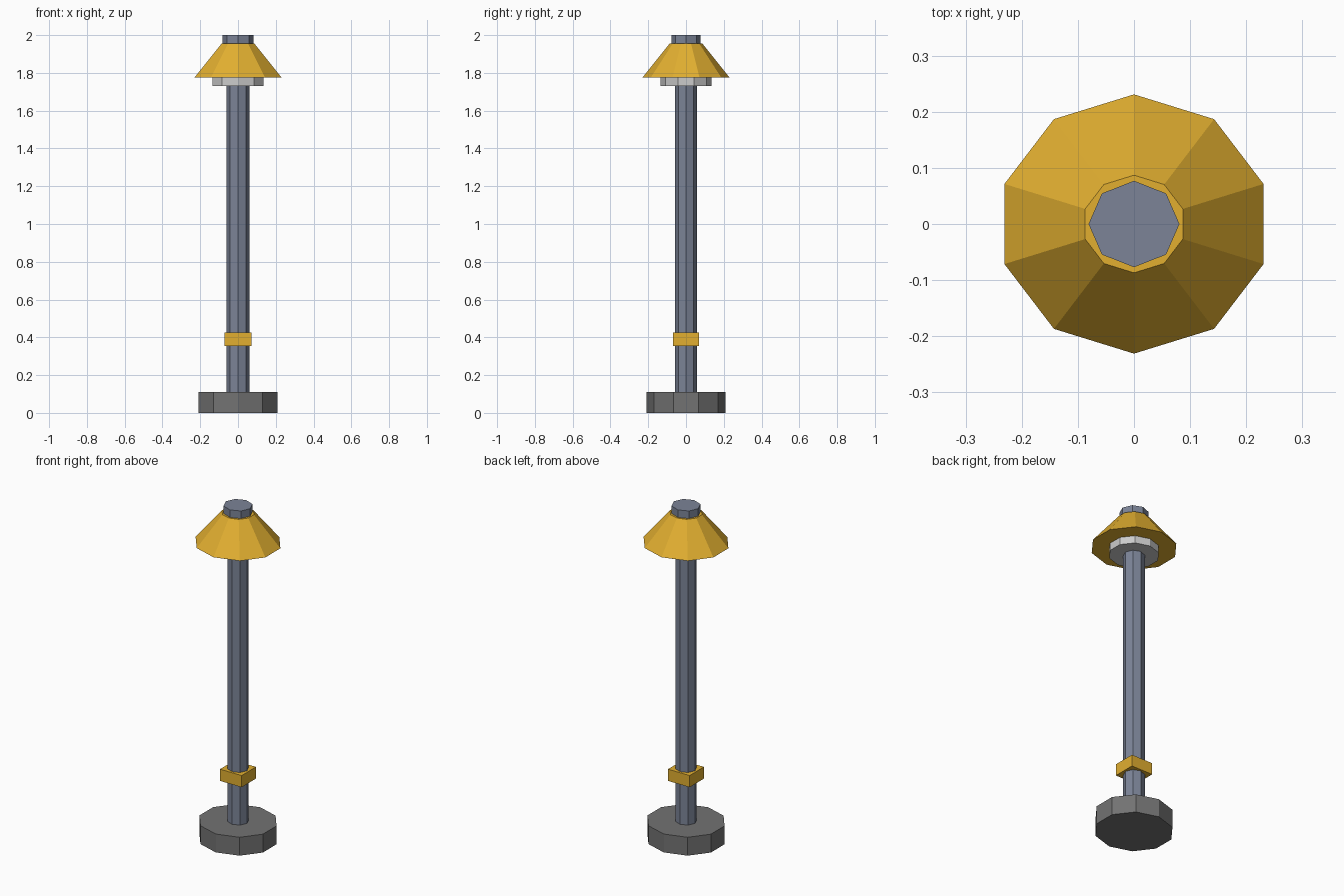
import bpy, bmesh
from mathutils import Matrix

if "Cube" in bpy.data.objects:
    bpy.data.objects.remove(bpy.data.objects["Cube"])

STRETCH = 1.051  # the lamp is slightly wider in x than in y


def material(name, color):
    mat = bpy.data.materials.new(name)
    mat.diffuse_color = (*color, 1.0)
    mat.use_nodes = True
    mat.node_tree.nodes["Principled BSDF"].inputs["Base Color"].default_value = mat.diffuse_color
    return mat


def finish(name, bm, mat):
    mesh = bpy.data.meshes.new(name)
    bm.to_mesh(mesh)
    bm.free()
    mesh.materials.append(mat)
    obj = bpy.data.objects.new(name, mesh)
    bpy.context.collection.objects.link(obj)
    return obj


def prism(name, sides, r_bottom, r_top, z0, z1, mat):
    """Closed flat-faced cone or cylinder with a corner on the +y axis."""
    bm = bmesh.new()
    bmesh.ops.create_cone(bm, cap_ends=True, segments=sides, radius1=r_bottom,
                          radius2=r_top, depth=z1 - z0,
                          matrix=Matrix.Translation((0, 0, (z0 + z1) / 2)))
    bmesh.ops.scale(bm, vec=(STRETCH, 1, 1), verts=bm.verts)
    return finish(name, bm, mat)


def box(name, size_x, size_y, z0, z1, mat):
    bm = bmesh.new()
    bmesh.ops.create_cube(bm, size=1)
    bmesh.ops.scale(bm, vec=(size_x, size_y, z1 - z0), verts=bm.verts)
    bmesh.ops.translate(bm, vec=(0, 0, (z0 + z1) / 2), verts=bm.verts)
    return finish(name, bm, mat)


gold = material("gold", (0.76, 0.43, 0.03))
steel = material("blue_grey_metal", (0.20, 0.23, 0.31))
dark = material("dark_grey", (0.17, 0.17, 0.17))
light = material("light_grey", (0.55, 0.55, 0.54))

# Foot and post
prism("base", 10, 0.21, 0.21, 0.0, 0.11, dark)
prism("post", 8, 0.057, 0.057, 0.11, 1.73, steel)

# Square band around the post
box("collar", 0.143, 0.136, 0.355, 0.425, gold)

# Lamp head: diffuser, shade and cap
prism("diffuser", 10, 0.135, 0.135, 1.73, 1.775, light)
prism("shade", 10, 0.231, 0.087, 1.775, 1.955, gold)
prism("cap", 8, 0.077, 0.077, 1.955, 2.0, steel)
